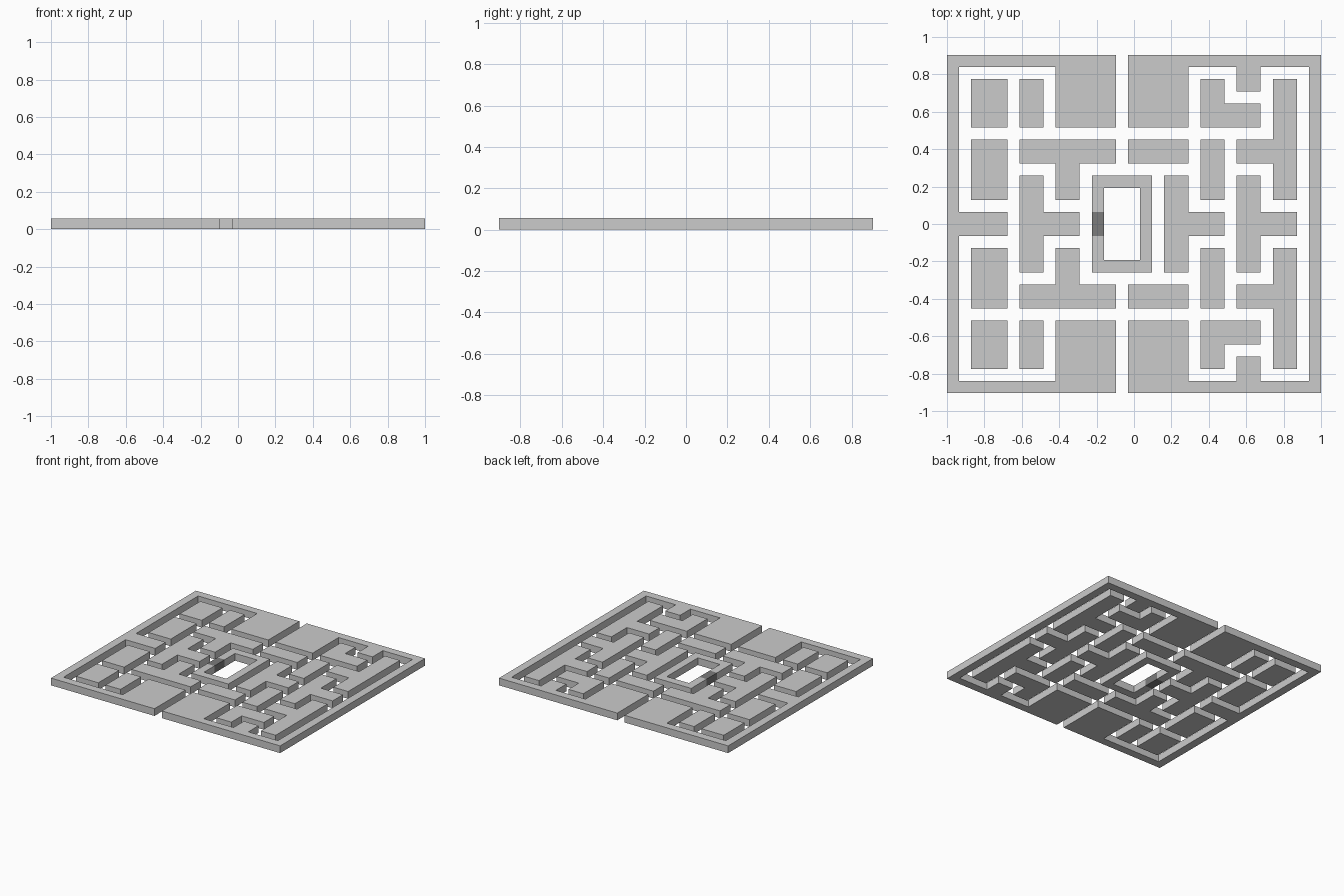
import bpy, bmesh

if "Cube" in bpy.data.objects:
    bpy.data.objects.remove(bpy.data.objects["Cube"])

U = 2 / 31      # one maze cell
H = 0.057       # wall height


def slab(name, pts, mat=None):
    """Extrude a flat outline (x cells from left edge, y cells from centre)."""
    bm = bmesh.new()
    face = bm.faces.new([bm.verts.new((-1 + x * U, y * U, 0)) for x, y in pts])
    ext = bmesh.ops.extrude_face_region(bm, geom=[face], use_keep_orig=True)
    top = [g for g in ext["geom"] if isinstance(g, bmesh.types.BMVert)]
    bmesh.ops.translate(bm, verts=top, vec=(0, 0, H))
    bmesh.ops.recalc_face_normals(bm, faces=bm.faces)
    me = bpy.data.meshes.new(name)
    bm.to_mesh(me)
    bm.free()
    if mat:
        me.materials.append(mat)
    ob = bpy.data.objects.new(name, me)
    bpy.context.collection.objects.link(ob)
    return ob


def symmetric(name, half):
    """Close a half outline by reflecting it across y = 0."""
    return slab(name, half + [(x, -y) for x, y in reversed(half)])


def pair(name, pts):
    """Same block on the back and front halves."""
    slab(name + "_back", pts)
    slab(name + "_front", [(x, -y) for x, y in pts])


def rect(x0, x1, y0, y1):
    return [(x0, y0), (x1, y0), (x1, y1), (x0, y1)]


# Outer walls
symmetric("outer_wall_left", [(0, 14), (14, 14), (14, 8), (9, 8), (9, 13),
                              (1, 13), (1, 1), (5, 1)])
symmetric("outer_wall_right", [(31, 14), (15, 14), (15, 8), (20, 8), (20, 13),
                               (24, 13), (24, 11), (26, 11), (26, 13), (30, 13)])

# T blocks on the centre line: (left edge, stem end)
for i, (x, end) in enumerate([(6, 11), (18, 23), (24, 29)]):
    symmetric(f"centre_t_block_{i + 1}", [(x, 4), (x + 2, 4), (x + 2, 1), (end, 1)])

# Rectangular blocks
for i, r in enumerate([(2, 5, 8, 12), (6, 8, 8, 12), (2, 5, 2, 7),
                       (15, 20, 5, 7), (21, 23, 2, 7)]):
    pair(f"block_{i + 1}", rect(*r))

# T and L shaped blocks
pair("side_t_block", [(6, 7), (14, 7), (14, 5), (11, 5), (11, 2), (9, 2), (9, 5), (6, 5)])
pair("corner_l_block", [(21, 12), (23, 12), (23, 10), (26, 10), (26, 8), (21, 8)])
pair("long_t_block", [(27, 12), (29, 12), (29, 2), (27, 2), (27, 5), (24, 5), (24, 7), (27, 7)])

# Central pen and its dark gate
symmetric("pen_wall", [(16, 3), (13, 3), (13, 1), (12, 1), (12, 4), (17, 4)])
dark = bpy.data.materials.new("gate_dark")
dark.diffuse_color = (0.2, 0.2, 0.2, 1)
dark.use_nodes = True
dark.node_tree.nodes["Principled BSDF"].inputs["Base Color"].default_value = dark.diffuse_color
slab("pen_gate", rect(12, 13, -1, 1), dark)
